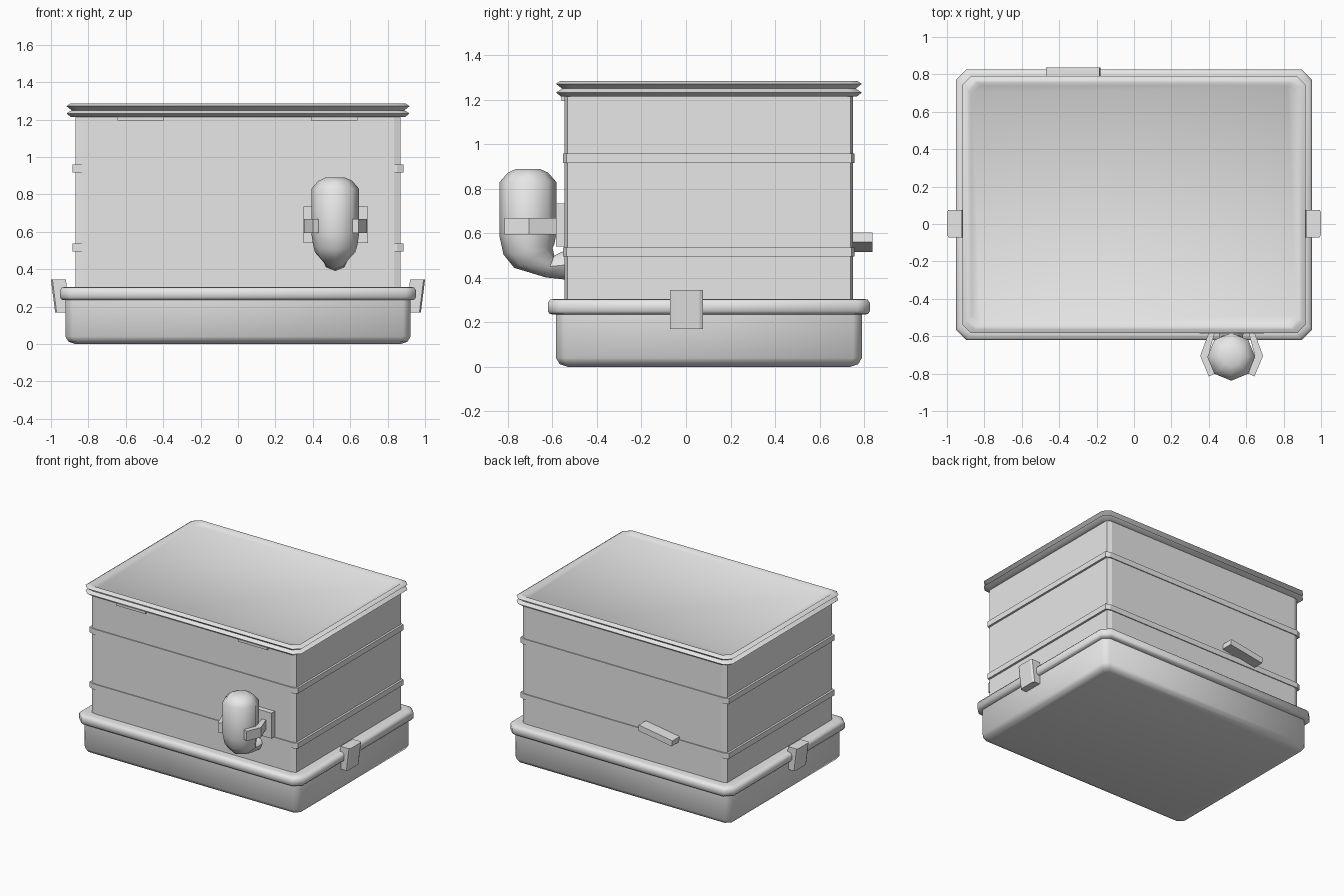
import bpy, bmesh, math
from mathutils import Vector, Matrix

if "Cube" in bpy.data.objects:
    bpy.data.objects.remove(bpy.data.objects["Cube"])

CY = 0.103  # centre of the box along y

grey = bpy.data.materials.new("grey plastic")
grey.diffuse_color = (0.8, 0.8, 0.8, 1)
grey.use_nodes = True
grey.node_tree.nodes["Principled BSDF"].inputs["Base Color"].default_value = grey.diffuse_color


def finish(name, bm, smooth=None):
    bmesh.ops.recalc_face_normals(bm, faces=bm.faces)
    me = bpy.data.meshes.new(name)
    bm.to_mesh(me)
    bm.free()
    me.materials.append(grey)
    ob = bpy.data.objects.new(name, me)
    bpy.context.collection.objects.link(ob)
    if smooth:
        bpy.ops.object.select_all(action='DESELECT')
        ob.select_set(True)
        bpy.context.view_layer.objects.active = ob
        bpy.ops.object.shade_smooth_by_angle(angle=math.radians(smooth))
    return ob


def loft(name, rings, smooth=None):
    """Skin a list of equal-length point rings and cap both ends."""
    bm = bmesh.new()
    loops = [[bm.verts.new(p) for p in r] for r in rings]
    for a, b in zip(loops, loops[1:]):
        for i in range(len(a)):
            j = (i + 1) % len(a)
            bm.faces.new((a[i], a[j], b[j], b[i]))
    bm.faces.new(loops[0])
    bm.faces.new(loops[-1])
    return finish(name, bm, smooth)


def rect(hx, hy, z, cx, cy):
    """Rectangle with cut corners at height z."""
    q = [(hx, hy - cy), (hx - cx, hy)]
    pts = q + [(-x, y) for x, y in reversed(q)]
    pts += [(-x, -y) for x, y in pts]
    return [(x, y + CY, z) for x, y in pts]


def box(name, lo, hi, tilt=0):
    bm = bmesh.new()
    bmesh.ops.create_cube(bm, size=1)
    lo, hi = Vector(lo), Vector(hi)
    m = (Matrix.Translation((lo + hi) / 2) @ Matrix.Rotation(tilt, 4, 'Y')
         @ Matrix.Diagonal((*(hi - lo), 1)))
    bmesh.ops.transform(bm, matrix=m, verts=bm.verts)
    return finish(name, bm)


# Base tray with softened bottom edge
loft("base_tray", [rect(0.87, 0.635, 0.0, 0.03, 0.03), rect(0.905, 0.67, 0.012, 0.035, 0.035),
                   rect(0.923, 0.688, 0.04, 0.04, 0.04), rect(0.923, 0.688, 0.25, 0.04, 0.04)], 50)

# Rolled rim around the tray
loft("tray_rim", [rect(x, x - 0.228, z, 0.055, 0.055) for x, z in
                  ((0.92, 0.235), (0.942, 0.237), (0.952, 0.25), (0.952, 0.287),
                   (0.942, 0.302), (0.92, 0.306), (0.86, 0.306))], 60)

# Box walls
loft("box_body", [rect(0.868, 0.648, z, 0.035, 0.012) for z in (0.25, 1.235)])

# Raised bands around the walls
for name, z0, z1 in (("lower_band", 0.495, 0.537), ("upper_band", 0.917, 0.959)):
    loft(name, [rect(0.884, 0.655, z, 0.035, 0.015) for z in (z0, z1)])

# Lid with two ridges and a shallow recessed top
loft("lid", [rect(x, x - 0.23, z, 0.045, 0.045) for x, z in
             ((0.865, 1.215), (0.895, 1.215), (0.917, 1.233), (0.89, 1.25),
              (0.917, 1.272), (0.897, 1.285), (0.882, 1.285), (0.866, 1.272))], 35)

# Small latches below the front of the lid
for i, x in enumerate((-0.645, 0.39)):
    box(f"latch_{i + 1}", (x, -0.56, 1.195), (x + 0.25, -0.53, 1.222))

# Side clips hooked over the tray rim
for name, s in (("left_clip", -1), ("right_clip", 1)):
    rings = []
    for y, d in ((-0.071, 0.008), (-0.055, 0), (0.06, 0), (0.076, 0.008)):
        rings.append([(s * x, y, z) for x, z in
                      ((0.9, 0.17), (0.978 - d, 0.17), (1.0 - d, 0.345), (0.92, 0.345))])
    loft(name, rings)

# Sloping ledge on the back wall
box("back_ledge", (-0.47, 0.74, 0.5375), (-0.18, 0.838, 0.5825), math.radians(-9))

# Spout: upright eight-sided tube with a domed top and an elbow into the wall
SX = 0.52
# each ring: outer (y, z), inner (y, z), half width
spout = [((-0.762, 0.89), (-0.658, 0.89), 0.052), ((-0.80, 0.873), (-0.62, 0.873), 0.09),
         ((-0.838, 0.83), (-0.582, 0.83), 0.128), ((-0.838, 0.585), (-0.582, 0.60), 0.128),
         ((-0.82, 0.505), (-0.592, 0.55), 0.118), ((-0.772, 0.445), (-0.60, 0.535), 0.108),
         ((-0.63, 0.402), (-0.592, 0.50), 0.062), ((-0.54, 0.392), (-0.54, 0.525), 0.07)]
rings = []
for o, n, w in spout:
    o, n = Vector((SX, *o)), Vector((SX, *n))
    mid, half = (o + n) / 2, (o - n) / 2
    rings.append([mid + half * math.cos(k * math.pi / 4)
                  + Vector((w * math.sin(k * math.pi / 4), 0, 0)) for k in range(8)])
loft("spout", rings, 50)

# Mounting plate and two clamp arms holding the spout
MX = 0.522
box("spout_plate", (MX - 0.172, -0.585, 0.54), (MX + 0.172, -0.54, 0.735))
for name, s in (("left_clamp", -1), ("right_clamp", 1)):
    outline = ((0.122, -0.58), (0.168, -0.705), (0.122, -0.815), (0.09, -0.80),
               (0.125, -0.705), (0.09, -0.58))
    loft(name, [[(MX + s * x, y, z) for x, y in outline] for z in (0.595, 0.67)])
